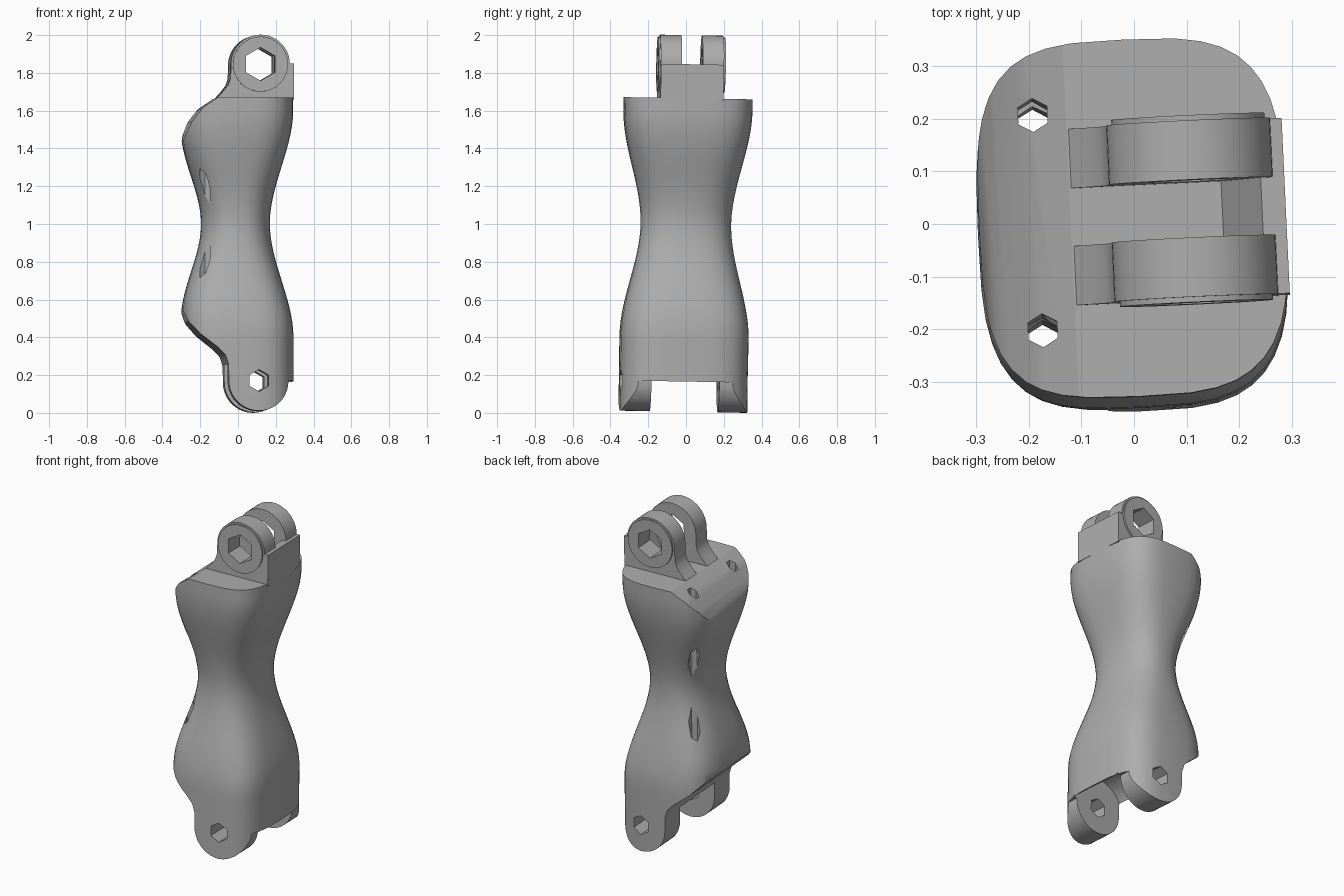
import bpy, bmesh, math
from mathutils import Matrix

cube = bpy.data.objects.get("Cube")
if cube:
    bpy.data.objects.remove(cube, do_unlink=True)

grey = bpy.data.materials.new("mid grey plastic")
grey.use_nodes = True
GREY = (0.42, 0.42, 0.42, 1)
grey.diffuse_color = GREY
grey.node_tree.nodes["Principled BSDF"].inputs["Base Color"].default_value = GREY

HINGE_LOW = (0.095, 0.165)
HINGE_TOP = (0.112, 1.843)


def new_object(name, bm):
    bmesh.ops.recalc_face_normals(bm, faces=bm.faces)
    mesh = bpy.data.meshes.new(name)
    bm.to_mesh(mesh)
    bm.free()
    mesh.materials.append(grey)
    obj = bpy.data.objects.new(name, mesh)
    bpy.context.collection.objects.link(obj)
    return obj


def prism(name, outline, y0, y1):
    """Extrude an (x, z) outline from y0 to y1."""
    bm = bmesh.new()
    face = bm.faces.new([bm.verts.new((x, y0, z)) for x, z in outline])
    ext = bmesh.ops.extrude_face_region(bm, geom=[face])
    verts = [g for g in ext["geom"] if isinstance(g, bmesh.types.BMVert)]
    bmesh.ops.translate(bm, verts=verts, vec=(0, y1 - y0, 0))
    return new_object(name, bm)


def arc(centre, r, start, end, n):
    """Points on a circle in the xz plane, angles in degrees."""
    out = []
    for i in range(n + 1):
        a = math.radians(start + (end - start) * i / n)
        out.append((centre[0] + r * math.cos(a), centre[1] + r * math.sin(a)))
    return out


def circle(centre, r, n, turn=0):
    return arc(centre, r, turn, turn + 360, n)[:-1]


def boolean(obj, tool, operation="DIFFERENCE"):
    tool.hide_render = True
    mod = obj.modifiers.new("cut", "BOOLEAN")
    mod.object, mod.operation, mod.solver = tool, operation, "EXACT"
    bpy.context.view_layer.objects.active = obj
    bpy.ops.object.modifier_apply(modifier=mod.name)
    bpy.data.objects.remove(tool, do_unlink=True)


def flare(z, reach):
    """0 at the waist, easing to 1 at the swollen ends."""
    t = min(abs(z - 1) / reach, 1)
    return t * t * (3 - 2 * t)


# Body: hourglass loft of rounded-box sections
bm = bmesh.new()
SIDES, ROWS = 40, 44
rings = []
for row in range(ROWS + 1):
    z = -0.05 + 1.8 * row / ROWS
    f = flare(z, 0.6)
    left = -0.195 - 0.105 * flare(z, 0.5)
    right = 0.168 + 0.122 * f
    depth = 0.24 + 0.1 * f
    power = 2 / (2.4 + 1.0 * f)
    ring = []
    for i in range(SIDES):
        a = math.tau * i / SIDES
        c, s = math.cos(a), math.sin(a)
        x = (left + right) / 2 + (right - left) / 2 * math.copysign(abs(c) ** power, c)
        ring.append(bm.verts.new((x, depth * math.copysign(abs(s) ** power, s), z)))
    rings.append(ring)
for a, b in zip(rings, rings[1:]):
    for i in range(SIDES):
        j = (i + 1) % SIDES
        bm.faces.new((a[i], a[j], b[j], b[i]))
bm.faces.new(rings[0])
bm.faces.new(rings[-1])
body = new_object("finger_body", bm)

# Side outline trims the shoulders and shapes the lower hinge ears
outline = [(0.4, 1.665), (-0.12, 1.665), (-0.2, 1.61), (-0.255, 1.54), (-0.285, 1.47),
           (-0.31, 1.38), (-0.31, 0.62), (-0.298, 0.54), (-0.27, 0.475), (-0.21, 0.41),
           (-0.12, 0.34), (-0.082, 0.3), (-0.066, 0.25)]
outline += arc(HINGE_LOW, 0.16, 180, 360, 20) + [(0.4, 0.165)]
boolean(body, prism("side_trim", outline, -0.6, 0.6), "INTERSECT")

# Clearance slot between the ears, pin hole and tendon tunnels
slot = arc(HINGE_LOW, 0.185, 0, 180, 20) + [(-0.4, 0.165), (-0.4, -0.2), (0.28, -0.2)]
boolean(body, prism("ear_slot", slot, -0.18, 0.18))
boolean(body, prism("low_pin_hole", circle(HINGE_LOW, 0.058, 6, 30), -0.6, 0.6))
for y in (-0.205, 0.205):
    bm = bmesh.new()
    bmesh.ops.create_cone(bm, cap_ends=True, segments=6, radius1=0.032, radius2=0.032,
                          depth=3, matrix=Matrix.Translation((-0.183, y, 1)))
    boolean(body, new_object("tendon_tunnel", bm))

# Upper hinge lugs with raised rims and a shared pin hole
parts = [body]
lug = arc(HINGE_TOP, 0.156, 0, 180, 24)
lug += [(-0.046, 1.77), (-0.058, 1.735), (-0.085, 1.7), (-0.125, 1.655), (0.268, 1.655)]
for side, name in ((-1, "front"), (1, "back")):
    lug_obj = prism(name + "_upper_lug", lug, 0.007 + side * 0.055, 0.007 + side * 0.168)
    rim = prism("rim", circle(HINGE_TOP, 0.146, 32), 0.007 + side * 0.15, 0.007 + side * 0.178)
    boolean(lug_obj, rim, "UNION")
    boolean(lug_obj, prism("top_pin_hole", circle(HINGE_TOP, 0.088, 6, 30), -0.6, 0.6))
    parts.append(lug_obj)

# Stop block behind the lugs, ramped on its inner side
ramp = [(0.165, 1.655), (0.29, 1.655), (0.29, 1.845), (0.245, 1.845)]
parts.append(prism("stop_block", ramp, -0.16, 0.174))

# Slight lean and twist of the whole piece
lean = (Matrix.Translation((0, 0, 1)) @ Matrix.Rotation(math.radians(2.7), 4, "Z")
        @ Matrix.Rotation(math.radians(-1), 4, "X") @ Matrix.Translation((0, 0, -1)))
for obj in parts:
    obj.data.transform(lean)
low = min(v.co.z for v in body.data.vertices)
for obj in parts:
    obj.data.transform(Matrix.Translation((0, 0, -low)))
    bpy.ops.object.select_all(action="DESELECT")
    obj.select_set(True)
    bpy.context.view_layer.objects.active = obj
    bpy.ops.object.shade_smooth_by_angle(angle=math.radians(30))
